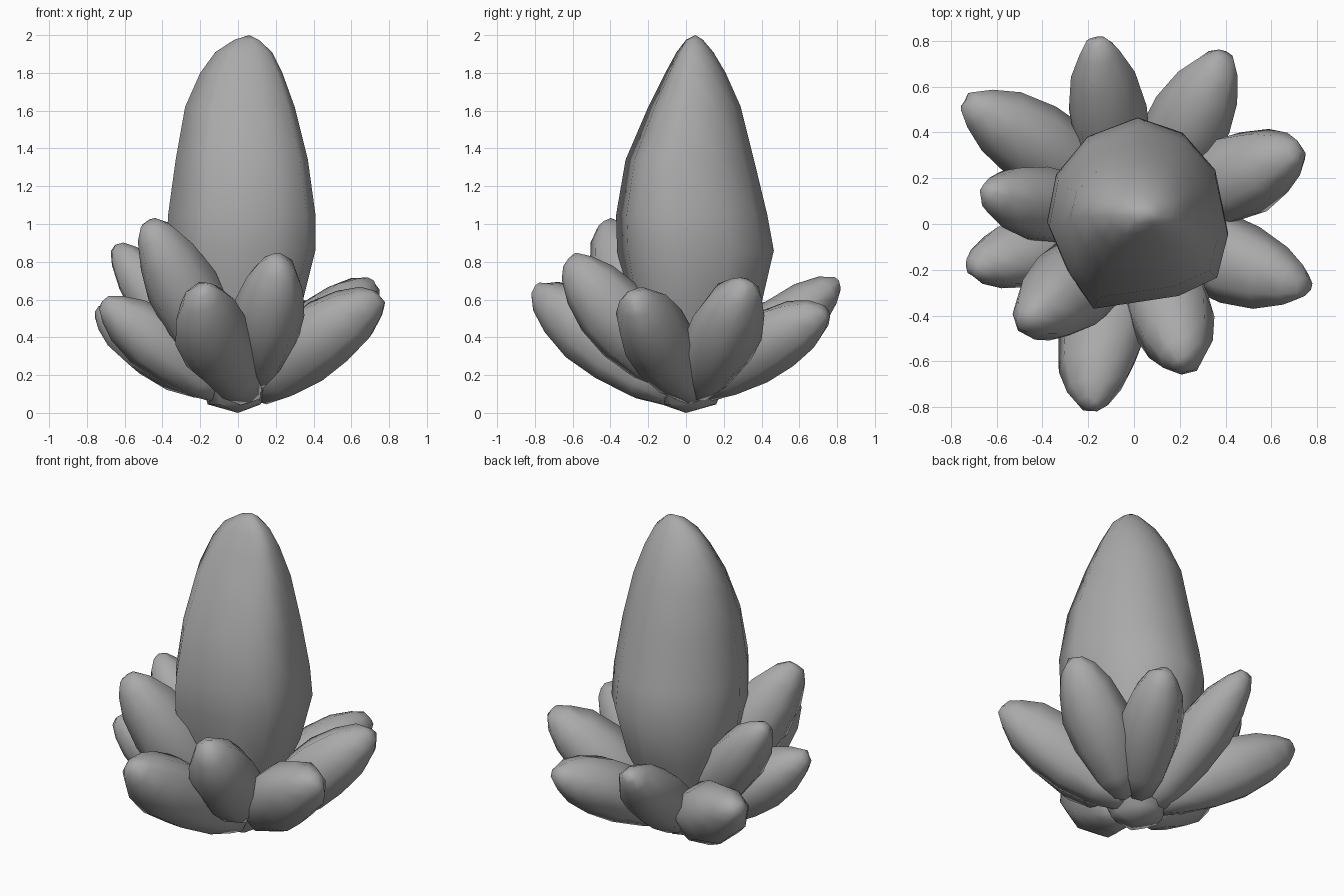
import bpy, bmesh, math, random
from mathutils import Vector

if "Cube" in bpy.data.objects:
    bpy.data.objects.remove(bpy.data.objects["Cube"], do_unlink=True)

random.seed(4)

stone = bpy.data.materials.new("grey_stone")
stone.use_nodes = True
colour = (0.4, 0.4, 0.4, 1)
stone.diffuse_color = colour
stone.node_tree.nodes["Principled BSDF"].inputs["Base Color"].default_value = colour


def loft(name, rings, start, end):
    """Skin a closed body through rings of points, with a point at each end."""
    bm = bmesh.new()
    loops = [[bm.verts.new(p) for p in ring] for ring in rings]
    n = len(loops[0])
    first, last = bm.verts.new(start), bm.verts.new(end)
    for i in range(n):
        j = (i + 1) % n
        bm.faces.new((first, loops[0][j], loops[0][i]))
        bm.faces.new((last, loops[-1][i], loops[-1][j]))
        for a, b in zip(loops, loops[1:]):
            bm.faces.new((a[i], a[j], b[j], b[i]))
    bmesh.ops.recalc_face_normals(bm, faces=bm.faces[:])
    mesh = bpy.data.meshes.new(name)
    bm.to_mesh(mesh)
    bm.free()
    mesh.materials.append(stone)
    obj = bpy.data.objects.new(name, mesh)
    bpy.context.collection.objects.link(obj)
    bpy.ops.object.select_all(action="DESELECT")
    obj.select_set(True)
    bpy.context.view_layer.objects.active = obj
    bpy.ops.object.shade_smooth_by_angle(angle=math.radians(80))


# Tall central crystal: uneven outline, scaled between left/right and front/back limits
outline = [(-1, -.1), (-.9, .4), (-.55, .8), (0, 1), (.5, .84), (.86, .45),
           (1, -.2), (.88, -.66), (.45, -.86), (-.5, -1), (-.78, -.6)]
levels = [  # height, left, right, front, back
    (.045, -.16, .12, -.13, .16),
    (.3, -.24, .22, -.22, .26),
    (.58, -.33, .34, -.31, .40),
    (.86, -.38, .41, -.365, .465),
    (1.05, -.37, .41, -.37, .43),
    (1.34, -.33, .37, -.32, .36),
    (1.62, -.28, .30, -.2, .29),
    (1.8, -.2, .235, -.11, .21),
    (1.91, -.12, .18, -.05, .145),
    (1.975, -.02, .11, 0, .09),
]
rings = []
for z, left, right, front, back in levels:
    cx, cy = (left + right) / 2, (front + back) / 2
    rings.append([(cx + u * (right - left) / 2, cy + v * (back - front) / 2, z)
                  for u, v in outline])
loft("central_crystal", rings, (0, 0, 0), (.06, .05, 2))

# Ring of short outward-leaning crystals: root, tip, radius and sideways bow
straight = (0, 0, 0)
shards = {
    "back": ((-.05, .05, .09), (-.165, .81, .70), .165, straight),
    "back_left": ((.04, .09, .12), (.40, .74, .54), .175, (.01, 0, .03)),
    "left_rear": ((.10, .06, .11), (.72, .32, .69), .185, straight),
    "left_front": ((.09, .05, .10), (.75, -.28, .62), .185, (-.02, -.03, .02)),
    "front_left": ((.08, -.06, .17), (.22, -.62, .82), .195, straight),
    "front": ((.06, -.07, .10), (-.20, -.80, .66), .19, (-.05, 0, 0)),
    "front_right": ((-.03, -.09, .16), (-.475, -.43, 1.01), .195, straight),
    "right_front": ((-.08, -.02, .10), (-.72, -.19, .59), .165, straight),
    "right_rear": ((-.06, .02, .14), (-.65, .14, .89), .165, straight),
    "back_right": ((-.06, .05, .13), (-.735, .54, .54), .18, (.02, .02, 0)),
}
profile = [(.02, .42), (.18, .76), (.4, .98), (.6, 1), (.79, .82), (.92, .53), (.985, .26)]
SIDES = 8

for name, (root, end, radius, bow) in shards.items():
    base, tip = Vector(root), Vector(end)
    axis = tip - base
    turn = axis.to_track_quat("Z", "Y")
    # one irregular cross-section shared along the shard keeps its facets long
    phase = random.uniform(0, math.tau)
    section = [(phase + math.tau * (i + random.uniform(-.12, .12)) / SIDES,
                random.uniform(.96, 1.06)) for i in range(SIDES)]
    rings = []
    for t, r in profile:
        centre = base + Vector(bow) * math.sin(math.pi * t)
        ring = []
        for angle, scale in section:
            k = radius * r * scale * random.uniform(.97, 1.03)
            along = axis.length * (t + random.uniform(-.01, .01))
            ring.append(centre + turn @ Vector((k * math.cos(angle), k * math.sin(angle), along)))
        rings.append(ring)
    loft(name + "_crystal", rings, base, tip)
